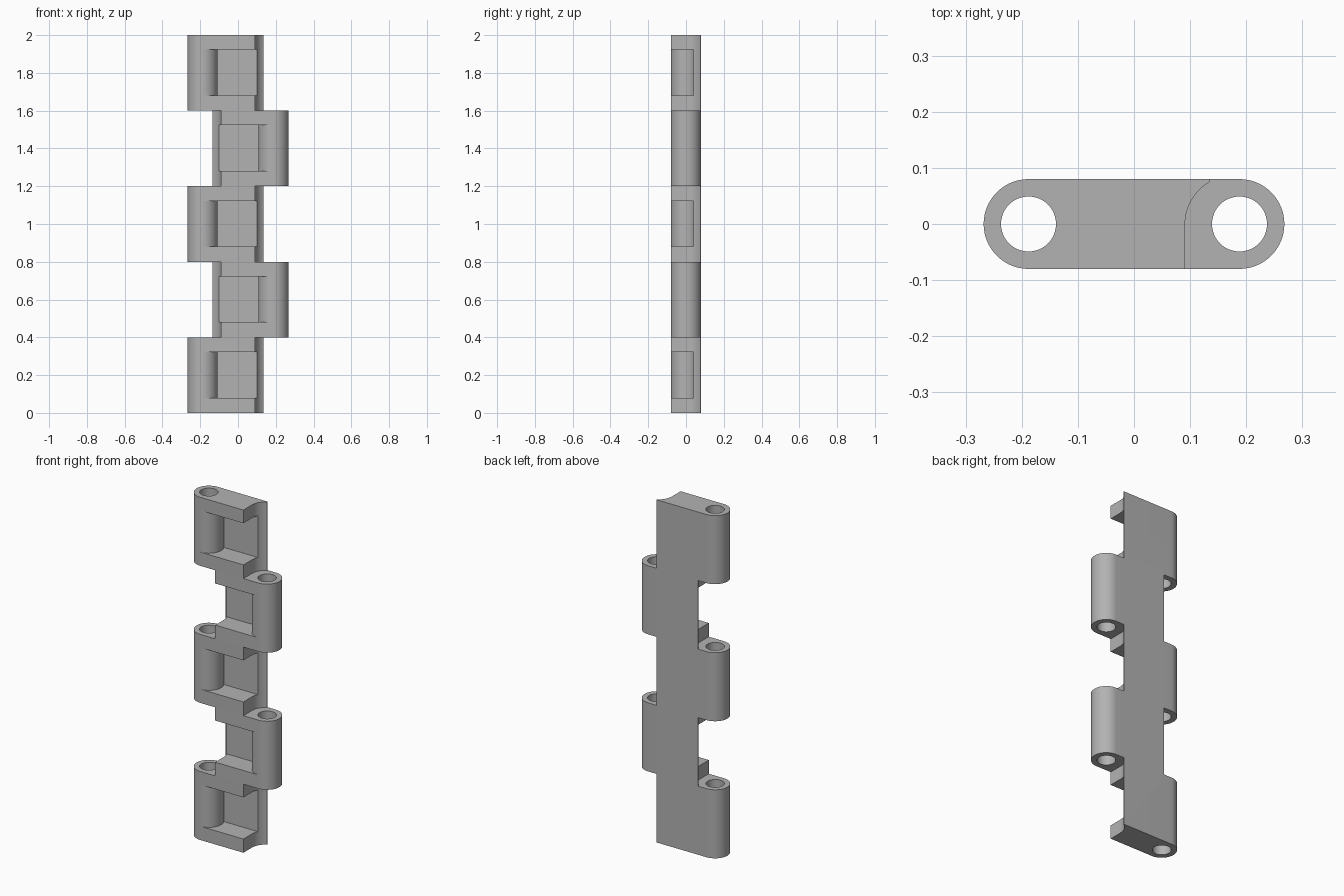
import bpy, bmesh, math

cube = bpy.data.objects.get("Cube")
if cube:
    bpy.data.objects.remove(cube, do_unlink=True)

LINKS, HEIGHT = 5, 0.4
PIN_X, BARREL_R, HOLE_R = 0.188, 0.08, 0.049
FLOOR_Y = 0.04


def arc(cx, rx, ry, start, end, steps):
    """Points on an elliptical arc centred on y = 0, angles in degrees."""
    angles = [math.radians(start + (end - start) * i / steps) for i in range(steps + 1)]
    return [(cx + rx * math.cos(a), ry * math.sin(a)) for a in angles]


def add_prism(bm, outline, z0, z1, side):
    """Extrude an outline from z0 to z1, mirrored in x when side is -1."""
    face = bm.faces.new([bm.verts.new((x * side, y, z0)) for x, y in outline])
    ext = bmesh.ops.extrude_face_region(bm, geom=[face])["geom"]
    top = [v for v in ext if isinstance(v, bmesh.types.BMVert)]
    bmesh.ops.translate(bm, verts=top, vec=(0, 0, z1 - z0))


def make_object(name, bm):
    bmesh.ops.recalc_face_normals(bm, faces=bm.faces)
    mesh = bpy.data.meshes.new(name)
    bm.to_mesh(mesh)
    bm.free()
    obj = bpy.data.objects.new(name, mesh)
    bpy.context.collection.objects.link(obj)
    return obj


def combine(target, other, operation):
    mod = target.modifiers.new(operation.lower(), 'BOOLEAN')
    mod.operation, mod.solver, mod.object = operation, 'EXACT', other
    bpy.context.view_layer.objects.active = target
    bpy.ops.object.modifier_apply(modifier=mod.name)
    bpy.data.objects.remove(other, do_unlink=True)


# Link outline: round barrel at one end, concave clearance with a lip at the other
link = arc(-PIN_X, BARREL_R, BARREL_R, 90, 270, 32)
link += [(0.091, -0.08)]
link += arc(PIN_X, 0.097, 0.09, 180, 123, 14)
link += [(0.135, 0.08)]

# Pocket outline: open to the front, wrapping the barrel
pocket = [(-PIN_X, -0.1)] + arc(-PIN_X, BARREL_R, BARREL_R, -90, 30, 22)
pocket += [(0.15, FLOOR_Y), (0.15, -0.1)]
hole = arc(-PIN_X, HOLE_R, HOLE_R, 0, 360, 48)[:-1]

# Links alternate left and right up the strip
bodies = [bmesh.new(), bmesh.new()]
pockets, holes = bmesh.new(), bmesh.new()
for i in range(LINKS):
    z, side = i * HEIGHT, 1 if i % 2 == 0 else -1
    add_prism(bodies[i % 2], link, z, z + HEIGHT, side)
    add_prism(pockets, pocket, z + 0.08, z + 0.323, side)
    add_prism(holes, hole, z - 0.02, z + HEIGHT + 0.02, side)

hinge = make_object("hinge_strip", bodies[0])
combine(hinge, make_object("left_links", bodies[1]), 'UNION')
combine(hinge, make_object("pocket_cutter", pockets), 'DIFFERENCE')
combine(hinge, make_object("pin_hole_cutter", holes), 'DIFFERENCE')

# Single grey material
grey = bpy.data.materials.new("grey")
grey.use_nodes = True
colour = (0.45, 0.45, 0.45, 1)
grey.diffuse_color = colour
grey.node_tree.nodes["Principled BSDF"].inputs["Base Color"].default_value = colour
hinge.data.materials.clear()
hinge.data.materials.append(grey)

bpy.ops.object.select_all(action='DESELECT')
hinge.select_set(True)
bpy.context.view_layer.objects.active = hinge
bpy.ops.object.shade_smooth_by_angle(angle=math.radians(30))
